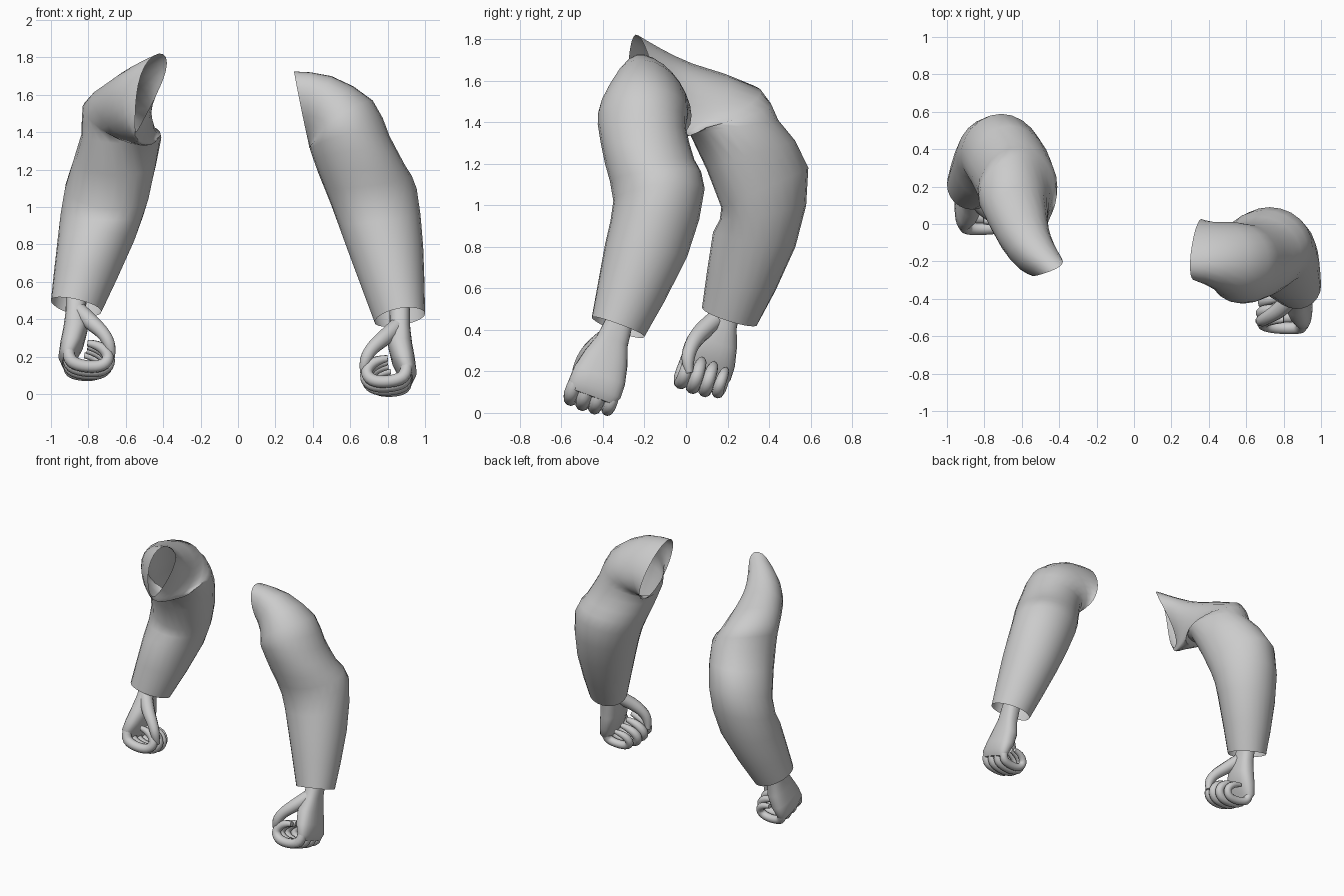
import bpy
import bmesh
import math
from mathutils import Vector

cube = bpy.data.objects.get("Cube")
if cube:
    bpy.data.objects.remove(cube, do_unlink=True)

grey = bpy.data.materials.new("light grey")
grey.use_nodes = True
colour = (0.6, 0.6, 0.6, 1)
grey.diffuse_color = colour
grey.node_tree.nodes["Principled BSDF"].inputs["Base Color"].default_value = colour

SIDES = 24


def finish(mesh, angle=50):
    """Shade smooth, keep hard edges, give the shared colour."""
    mesh.materials.clear()
    mesh.materials.append(grey)
    for poly in mesh.polygons:
        poly.use_smooth = True
    mesh.set_sharp_from_angle(angle=math.radians(angle))


def loft(name, rings, capped=False):
    """Skin a list of closed rings of points."""
    bm = bmesh.new()
    rows = [[bm.verts.new(p) for p in ring] for ring in rings]
    for low, high in zip(rows, rows[1:]):
        for i in range(len(low)):
            j = (i + 1) % len(low)
            bm.faces.new((low[i], low[j], high[j], high[i]))
    if capped:
        bm.faces.new(rows[0])
        bm.faces.new(rows[-1])
    bmesh.ops.recalc_face_normals(bm, faces=bm.faces)
    mesh = bpy.data.meshes.new(name)
    bm.to_mesh(mesh)
    bm.free()
    finish(mesh)
    obj = bpy.data.objects.new(name, mesh)
    bpy.context.collection.objects.link(obj)
    return obj


def section(outer, back, inner, front):
    """Smooth closed loop through four points of a sleeve section."""
    o, b, i, f = map(Vector, (outer, back, inner, front))
    centre, across, along = (o + b + i + f) / 4, (o - i) / 2, (b - f) / 2
    bend = (o + i - b - f) / 4
    loop = []
    for k in range(SIDES):
        t = math.tau * k / SIDES
        loop.append(centre + across * math.cos(t) + along * math.sin(t)
                    + bend * math.cos(2 * t))
    return loop


def sleeve(name, corners):
    """Loft the sections, with a rounded extra ring between each pair."""
    rings = [section(*c) for c in corners]
    full = []
    for n in range(len(rings) - 1):
        before, a = rings[max(n - 1, 0)], rings[n]
        b, after = rings[n + 1], rings[min(n + 2, len(rings) - 1)]
        middle = [(q + r) * 0.5625 - (p + s) * 0.0625
                  for p, q, r, s in zip(before, a, b, after)]
        full += [a, middle]
    loft(name, full + [rings[-1]])


def tube(name, points, radii):
    """Rounded finger along a smooth path."""
    curve = bpy.data.curves.new(name, "CURVE")
    curve.dimensions = "3D"
    curve.bevel_depth = 1
    curve.bevel_resolution = 3
    curve.resolution_u = 4
    curve.use_fill_caps = True
    spline = curve.splines.new("NURBS")
    spline.points.add(len(points) - 1)
    for target, p, r in zip(spline.points, points, radii):
        target.co = (*p, 1)
        target.radius = r
    spline.order_u = 3
    spline.use_endpoint_u = True
    temp = bpy.data.objects.new(name + "_path", curve)
    bpy.context.collection.objects.link(temp)
    graph = bpy.context.evaluated_depsgraph_get()
    mesh = bpy.data.meshes.new_from_object(temp.evaluated_get(graph))
    bpy.data.objects.remove(temp, do_unlink=True)
    finish(mesh)
    bpy.context.collection.objects.link(bpy.data.objects.new(name, mesh))


def fist(side, wrist, knuckles, row, palm_x):
    """Closed hand: palm block, four curled fingers and a thumb."""
    wrist, knuckles = Vector(wrist), Vector(knuckles)
    length = (knuckles - wrist).length
    down = (knuckles - wrist).normalized()
    row = Vector(row)
    row = (row - down * row.dot(down)).normalized()
    palm = down.cross(row)
    if palm.x * palm_x < 0:
        palm = -palm

    def at(d, k, p):
        return knuckles + down * d + row * k + palm * p

    # Palm profile: distance along the hand, half width, half thickness, shift
    profile = [(-length - 0.08, 0.066, 0.055, 0), (-length, 0.066, 0.055, 0),
               (-0.25, 0.078, 0.055, 0.01), (-0.16, 0.11, 0.065, 0.02),
               (-0.07, 0.13, 0.062, 0.012), (0, 0.132, 0.05, 0),
               (0.04, 0.115, 0.03, 0.005)]
    rings = []
    for d, width, thick, shift in profile:
        ring = []
        for n in range(SIDES):
            t = math.tau * n / SIDES
            c, s = math.cos(t), math.sin(t)
            ring.append(at(d, width * math.copysign(abs(c) ** 0.8, c),
                           shift + thick * math.copysign(abs(s) ** 0.8, s)))
        rings.append(ring)
    loft(side + "_palm", rings, capped=True)

    # Fingers curl from the knuckles round to the palm
    curl = [(-0.04, 0), (0.05, 0), (0.08, 0.08), (0.065, 0.2),
            (0, 0.235), (-0.06, 0.17), (-0.06, 0.1)]
    radii = [0.03, 0.037, 0.034, 0.034, 0.032, 0.029, 0.018]
    names = ("index", "middle", "ring", "little")
    for n, finger in enumerate(names):
        k = -0.1 + n * 0.066
        size = (0.97, 1, 0.96, 0.84)[n]
        path = [at(d * size, k * (1 - 0.5 * p), p * size) for d, p in curl]
        tube(f"{side}_{finger}_finger", path, [r * size for r in radii])

    # Thumb reaches round in front of the index finger
    thumb = [(-0.26, -0.03, 0.02), (-0.19, -0.08, 0.09), (-0.12, -0.105, 0.18),
             (-0.05, -0.1, 0.225), (0, -0.07, 0.235)]
    tube(side + "_thumb", [at(*p) for p in thumb],
         [0.045, 0.046, 0.036, 0.032, 0.018])


# Sleeve sections from cuff to shoulder opening: outer, back, inner, front
sleeve("left_sleeve", [
    ((1, -.33, .43), (.865, -.2, .367), (.73, -.32, .385), (.865, -.454, .459)),
    ((.99, -.2, .79), (.79, .005, .75), (.59, -.2, .76), (.79, -.39, .81)),
    ((.955, -.13, 1.1), (.725, .09, 1.08), (.495, -.13, 1.02), (.72, -.35, 1.02)),
    ((.895, -.17, 1.22), (.66, .04, 1.22), (.43, -.17, 1.18), (.66, -.39, 1.2)),
    ((.81, -.2, 1.38), (.6, 0, 1.37), (.385, -.2, 1.31), (.59, -.425, 1.39)),
    ((.72, -.2, 1.57), (.54, .01, 1.45), (.385, -.18, 1.315), (.53, -.41, 1.48)),
    ((.5, -.2, 1.7), (.43, .01, 1.49), (.38, -.14, 1.32), (.43, -.35, 1.53)),
    ((.3, -.2, 1.725), (.35, .02, 1.48), (.38, -.1, 1.33), (.335, -.29, 1.54)),
])
sleeve("right_sleeve", [
    ((-1, .21, .5), (-.87, .343, .425), (-.73, .21, .44), (-.865, .077, .507)),
    ((-.965, .33, .82), (-.76, .527, .8), (-.555, .33, .82), (-.76, .13, .87)),
    ((-.925, .35, 1.1), (-.71, .589, 1.18), (-.475, .35, 1.07), (-.68, .17, .99)),
    ((-.837, .2, 1.39), (-.62, .444, 1.41), (-.41, .2, 1.37), (-.63, .02, 1.34)),
    ((-.83, .15, 1.54), (-.6, .36, 1.54), (-.43, .1, 1.37), (-.63, -.02, 1.36)),
    ((-.72, -.07, 1.63), (-.52, .06, 1.64), (-.47, 0, 1.4), (-.58, -.17, 1.38)),
    ((-.61, -.2, 1.7), (-.46, -.08, 1.7), (-.49, -.09, 1.43), (-.565, -.23, 1.41)),
    ((-.5, -.27, 1.75), (-.38, -.2, 1.77), (-.5, -.15, 1.48), (-.55, -.25, 1.45)),
])

# Fists at the ends of the sleeves
fist("left", (.865, -.32, .44), (.905, -.44, .115), (0, .25, -.06), -1)
fist("right", (-.865, .2, .52), (-.91, .09, .2), (0, .25, -.06), 1)
